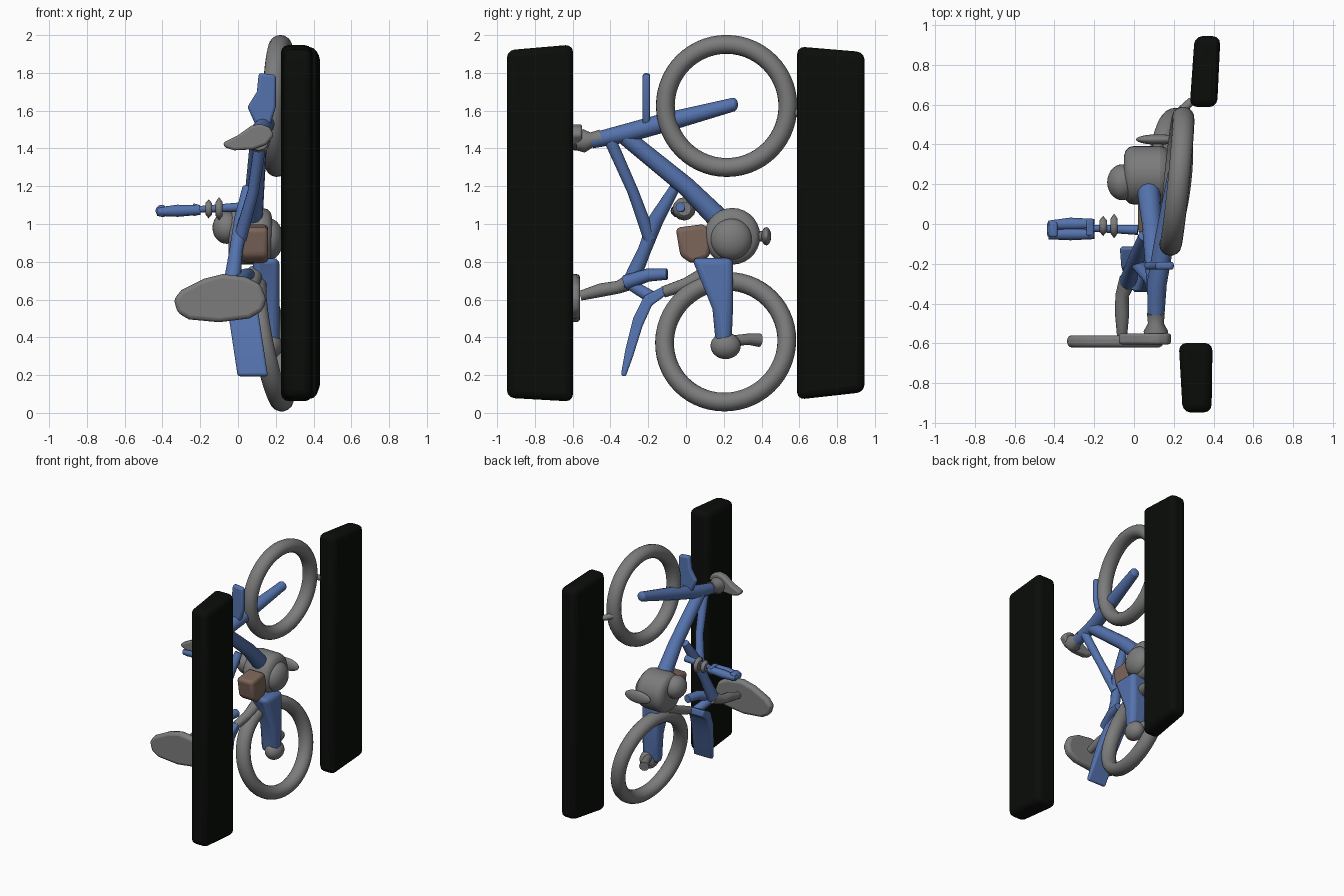
import bpy, bmesh, math
from mathutils import Vector


def material(name, rgb):
    m = bpy.data.materials.new(name)
    m.diffuse_color = (*rgb, 1)
    return m


BLUE = material("frame_blue", (0.09, 0.17, 0.42))
BLACK = material("border_black", (0.003, 0.004, 0.003))
BROWN = material("engine_brown", (0.2, 0.13, 0.1))
GREY = material("dark_grey", (0.2, 0.2, 0.2))


def finish(ob, name, mat=None, bevel=0.0):
    ob.name = name
    ob.data.materials.append(mat or GREY)
    if bevel:
        b = ob.modifiers.new("round", 'BEVEL')
        b.width, b.segments = bevel, 3
    bpy.ops.object.select_all(action='DESELECT')
    ob.select_set(True)
    bpy.context.view_layer.objects.active = ob
    if ob.type == 'MESH':
        bpy.ops.object.shade_smooth_by_angle(angle=math.radians(45))
    return ob


def mesh_object(bm, name, mat, bevel):
    bmesh.ops.recalc_face_normals(bm, faces=bm.faces)
    me = bpy.data.meshes.new(name)
    bm.to_mesh(me)
    bm.free()
    ob = bpy.data.objects.new(name, me)
    bpy.context.collection.objects.link(ob)
    return finish(ob, name, mat, bevel)


def tube(name, points, radii, mat=None):
    """Capped round tube through points, one radius per point."""
    cu = bpy.data.curves.new(name, 'CURVE')
    cu.dimensions = '3D'
    cu.bevel_depth, cu.bevel_resolution, cu.use_fill_caps = 1, 4, True
    sp = cu.splines.new('POLY')
    sp.points.add(len(points) - 1)
    for p, co, r in zip(sp.points, points, radii):
        p.co, p.radius = (*co, 1), r
    sp.use_smooth = True
    ob = bpy.data.objects.new(name, cu)
    bpy.context.collection.objects.link(ob)
    return finish(ob, name, mat)


def prism(name, outline, a, b, axis, mat=None, bevel=0.015):
    """Extrude a yz outline along x, or an xz outline along y."""
    bm = bmesh.new()
    place = (lambda u, v, t: (t, u, v)) if axis == 'x' else (lambda u, v, t: (u, t, v))
    rings = [[bm.verts.new(place(u, v, t)) for u, v in outline] for t in (a, b)]
    n = len(outline)
    bm.faces.new(rings[0])
    bm.faces.new(rings[1][::-1])
    for i in range(n):
        j = (i + 1) % n
        bm.faces.new((rings[0][i], rings[0][j], rings[1][j], rings[1][i]))
    return mesh_object(bm, name, mat, bevel)


def blob(name, loc, size, mat=None):
    bpy.ops.mesh.primitive_uv_sphere_add(segments=28, ring_count=16, location=loc)
    ob = bpy.context.object
    ob.scale = size
    return finish(ob, name, mat)


def wheel(name, loc, normal):
    bpy.ops.mesh.primitive_torus_add(location=loc, major_radius=0.326, minor_radius=0.05,
                                     major_segments=56, minor_segments=16)
    ob = bpy.context.object
    ob.rotation_euler = Vector(normal).to_track_quat('Z', 'Y').to_euler()
    ob.scale.z = 1.1
    return finish(ob, name)


# Black border slabs: (x, y, bottom z, top z) for each corner
def slab(name, corners):
    bm = bmesh.new()
    for x, y, z0, z1 in corners:
        bm.verts.new((x, y, z0))
        bm.verts.new((x, y, z1))
    bmesh.ops.convex_hull(bm, input=bm.verts)
    bmesh.ops.dissolve_limit(bm, angle_limit=0.05, verts=bm.verts, edges=bm.edges)
    mesh_object(bm, name, BLACK, 0.04)


slab("front_slab", [(0.225, -0.598, 0.06, 1.95), (0.395, -0.598, 0.06, 1.95),
                    (0.245, -0.948, 0.08, 1.92), (0.39, -0.948, 0.08, 1.92)])
slab("back_slab", [(0.28, 0.588, 0.07, 1.94), (0.418, 0.588, 0.07, 1.94),
                   (0.305, 0.945, 0.11, 1.91), (0.435, 0.945, 0.11, 1.91)])

# Wheels
wheel("upper_wheel", (0.215, 0.215, 1.625), (1, -0.1, -0.03))
wheel("lower_wheel", (0.17, 0.21, 0.377), (1, -0.12, 0.2))

# Fork, steering stem and grip
tube("fork", [(0.11, -0.5, 1.44), (0.115, -0.3, 1.485), (0.15, -0.1, 1.54), (0.205, 0.25, 1.632)],
     [0.04, 0.05, 0.05, 0.036], BLUE)
blob("fork_tip", (0.205, 0.25, 1.632), (0.036, 0.025, 0.036), BLUE)
tube("steering_stem", [(0.11, -0.58, 1.44), (0.11, -0.54, 1.44), (0.11, -0.5, 1.445), (0.11, -0.45, 1.455)],
     [0.05, 0.062, 0.04, 0.045])
prism("steering_grip", [(-0.08, 1.43), (0.0, 1.47), (0.07, 1.52), (0.12, 1.53), (0.17, 1.51),
                        (0.19, 1.47), (0.15, 1.42), (0.08, 1.395), (-0.02, 1.39), (-0.07, 1.405)],
      -0.605, -0.55, 'y', None, 0.025)
tube("neck_joint", [(0.22, 0.55, 1.6), (0.29, 0.62, 1.58)], [0.025, 0.02])

# Mudguards, the lower one sheared sideways as it rises
prism("upper_mudguard", [(0.05, 1.62), (0.09, 1.53), (0.17, 1.52), (0.2, 1.62), (0.2, 1.79), (0.11, 1.8), (0.1, 1.7)],
      -0.23, -0.19, 'y', BLUE)
guard = prism("lower_mudguard", [(-0.12, 0.67), (-0.22, 0.62), (-0.28, 0.5), (-0.32, 0.34), (-0.345, 0.2),
                                 (-0.32, 0.19), (-0.28, 0.3), (-0.23, 0.46), (-0.18, 0.57), (-0.11, 0.62)],
              -0.01, 0.15, 'x', BLUE, 0.012)
for v in guard.data.vertices:
    v.co.x -= 0.15 * (v.co.z - 0.25)

# Frame tubes
tube("down_tube", [(0.11, -0.32, 1.46), (0.09, 0.0, 1.2), (0.07, 0.2, 1.0)], [0.045, 0.05, 0.06], BLUE)
tube("top_tube", [(0.12, -0.4, 1.44), (0.08, -0.28, 1.17), (0.01, -0.19, 0.92)], [0.033, 0.03, 0.036], BLUE)
tube("seat_tube", [(0.05, -0.06, 1.19), (0.02, -0.16, 1.02), (-0.01, -0.22, 0.86), (-0.03, -0.29, 0.7)],
     [0.028, 0.042, 0.036, 0.045], BLUE)
tube("seat_brace", [(0.0, -0.32, 0.69), (0.04, -0.2, 0.73), (0.06, -0.1, 0.735)], [0.04, 0.035, 0.03], BLUE)
tube("mudguard_bracket", [(-0.02, -0.31, 0.69), (0.05, -0.18, 0.61)], [0.03, 0.035], BLUE)
tube("rear_stay", [(0.06, -0.12, 0.64), (0.08, 0.0, 0.68), (0.09, 0.12, 0.74)], [0.03, 0.035, 0.045])

# Saddle and post
tube("seat_post", [(-0.06, -0.56, 0.62), (-0.06, -0.45, 0.65), (-0.06, -0.36, 0.665), (-0.03, -0.28, 0.7)],
     [0.026, 0.036, 0.034, 0.045])
prism("saddle", [(-0.34, 0.6), (-0.32, 0.53), (-0.26, 0.495), (-0.1, 0.48), (0.06, 0.5), (0.13, 0.54),
                 (0.15, 0.6), (0.12, 0.68), (0.04, 0.72), (-0.08, 0.735), (-0.18, 0.71), (-0.3, 0.65)],
      -0.62, -0.56, 'y', None, 0.022)

# Engine
circle = [(0.245 + 0.148 * math.cos(t * math.tau / 28), 0.935 + 0.15 * math.sin(t * math.tau / 28))
          for t in range(28)]
prism("engine_case", circle, -0.05, 0.18, 'x', None, 0.05)
blob("engine_side_cover", (-0.06, 0.21, 0.98), (0.075, 0.09, 0.085))
blob("engine_outer_cover", (0.165, 0.24, 0.92), (0.075, 0.11, 0.11))
prism("cylinder_head", [(-0.055, 0.98), (0.1, 1.0), (0.15, 0.93), (0.12, 0.82), (0.03, 0.79), (-0.03, 0.83)],
      0.02, 0.16, 'x', BROWN, 0.025)
tube("kick_shaft", [(0.12, 0.34, 0.935), (0.12, 0.42, 0.935)], [0.035, 0.025])
blob("kick_pedal", (0.12, 0.425, 0.935), (0.11, 0.026, 0.048))

# Swing arm and its hub
prism("swing_arm", [(0.03, 0.82), (0.25, 0.82), (0.25, 0.58), (0.24, 0.34), (0.16, 0.34), (0.14, 0.55)],
      0.08, 0.22, 'x', BLUE, 0.035)
blob("hub", (0.17, 0.21, 0.355), (0.065, 0.08, 0.07))
tube("hub_peg", [(0.16, 0.23, 0.38), (0.12, 0.33, 0.39), (0.09, 0.39, 0.385)], [0.028, 0.03, 0.036])

# Foot pedal with collars on its axle
tube("pedal_axle", [(-0.25, -0.02, 1.075), (0.02, -0.03, 1.09)], [0.016, 0.025], BLUE)
for x, r in ((-0.155, 0.05), (-0.1, 0.062)):
    tube("pedal_collar", [(x - 0.018, -0.01, 1.08), (x, -0.01, 1.08), (x + 0.018, -0.01, 1.08)],
         [r * 0.6, r, r * 0.6])
for y in (-0.05, 0.0):
    tube("pedal_rail", [(-0.43, y - 0.005, 1.065), (-0.32, y, 1.07), (-0.2, y, 1.075)], [0.022, 0.032, 0.026], BLUE)
prism("pedal_end", [(-0.44, 1.07), (-0.42, 1.1), (-0.385, 1.1), (-0.385, 1.035), (-0.42, 1.04)],
      -0.065, 0.01, 'y', BLUE, 0.01)
prism("pedal_inner_end", [(-0.24, 1.04), (-0.2, 1.05), (-0.2, 1.1), (-0.24, 1.11)], -0.06, 0.02, 'y', BLUE, 0.01)
